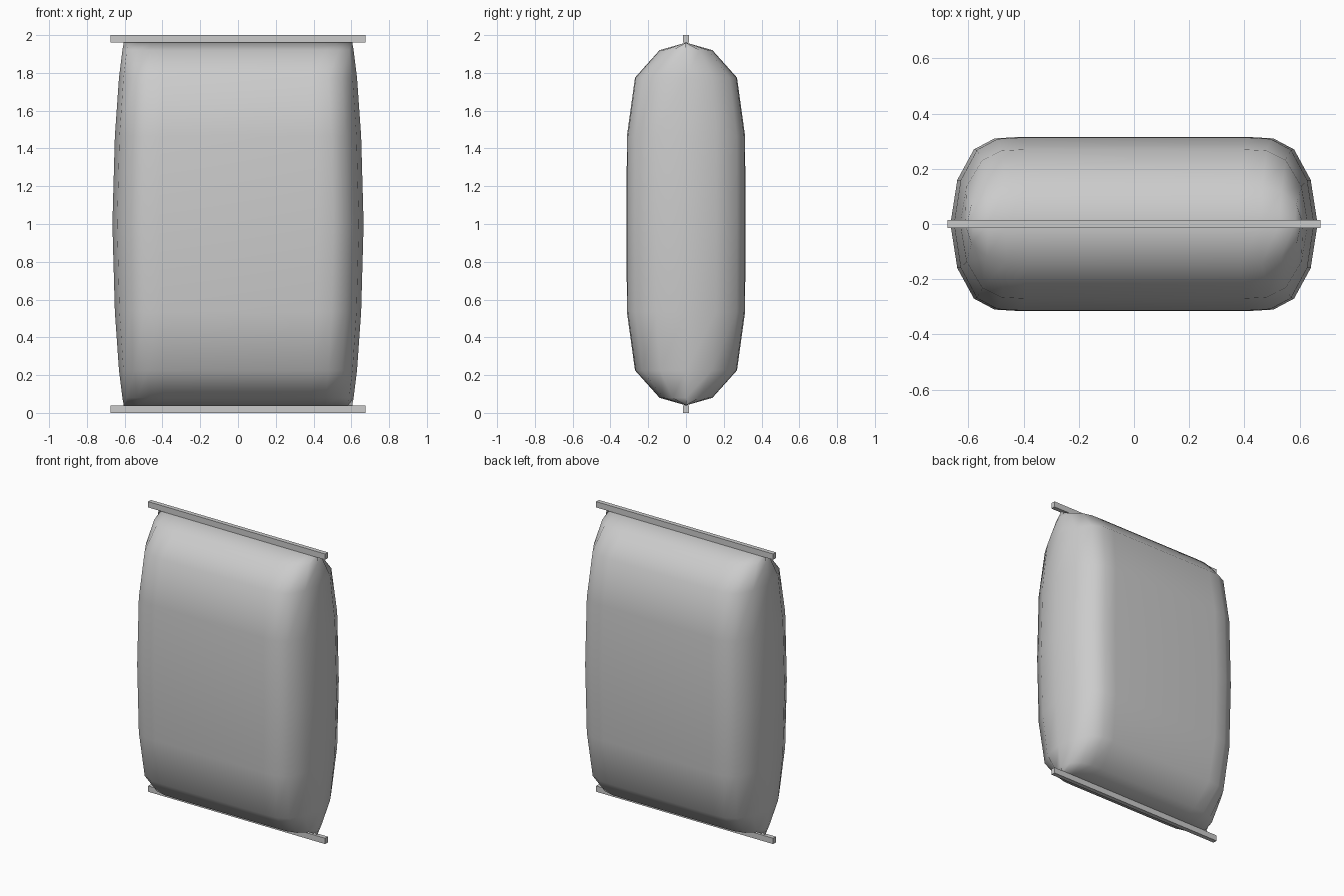
import bpy, bmesh

if "Cube" in bpy.data.objects:
    bpy.data.objects.remove(bpy.data.objects["Cube"])

# Bag body: rounded cross-section lofted through rings that pinch shut at both ends
corner = [(0.665, 0), (0.64, 0.16), (0.58, 0.27), (0.505, 0.31), (0.42, 0.315)]
half = corner + [(-x, y) for x, y in reversed(corner)]
section = half + [(x, -y) for x, y in reversed(half[1:-1])]
lower = [(0.04, 0.605, 0.0), (0.08, 0.612, 0.14), (0.225, 0.63, 0.27),
         (0.535, 0.652, 0.313)]
rings = lower + [(1.0, 0.665, 0.315)] + [(2 - z, w, d) for z, w, d in reversed(lower)]

bm = bmesh.new()
loops = [[bm.verts.new((x * w / 0.665, y * d / 0.315, z)) for x, y in section]
         for z, w, d in rings]
n = len(section)
for a, b in zip(loops, loops[1:]):
    for i in range(n):
        j = (i + 1) % n
        bm.faces.new((a[i], a[j], b[j], b[i]))
bmesh.ops.remove_doubles(bm, verts=bm.verts, dist=0.0005)
bmesh.ops.recalc_face_normals(bm, faces=bm.faces)
for f in bm.faces:
    f.smooth = True
mesh = bpy.data.meshes.new("bag_body")
bm.to_mesh(mesh)
bm.free()
bpy.context.collection.objects.link(bpy.data.objects.new("bag_body", mesh))

# Flat sealed strips along the bottom and top
for name, z in (("bottom_seal", 0.02), ("top_seal", 1.98)):
    bpy.ops.mesh.primitive_cube_add(size=1, location=(0, 0, z))
    seal = bpy.context.object
    seal.name = name
    seal.scale = (1.35, 0.03, 0.04)
